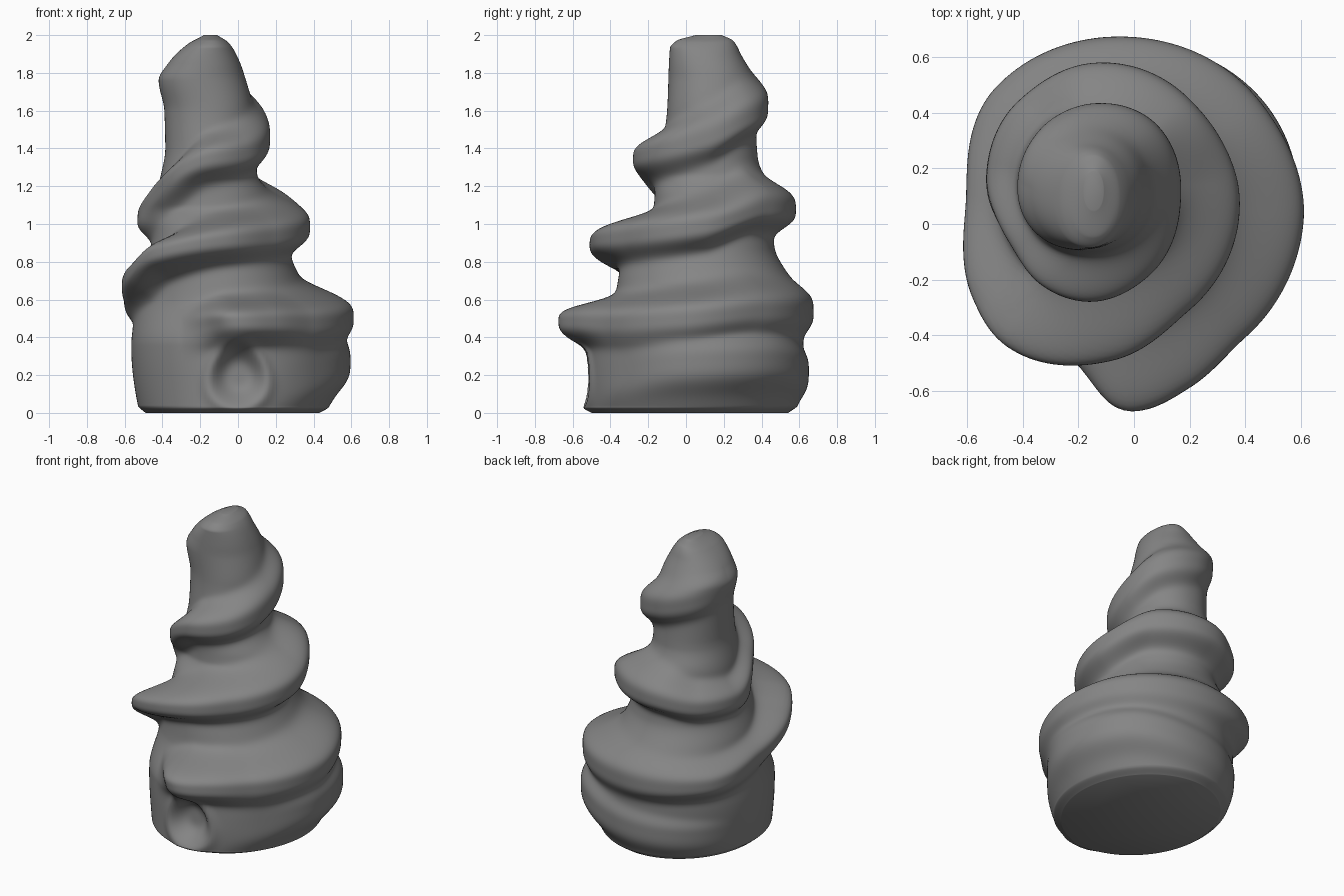
import bpy, bmesh
from math import sin, cos, pi, atan2, exp, sqrt, radians

if "Cube" in bpy.data.objects:
    bpy.data.objects.remove(bpy.data.objects["Cube"])

SEG, ROWS = 176, 300


def curve(pts):
    """Monotone cubic interpolation through (x, y) pairs."""
    xs = [p[0] for p in pts]
    ys = [p[1] for p in pts]
    d = [(ys[i + 1] - ys[i]) / (xs[i + 1] - xs[i]) for i in range(len(xs) - 1)]
    m = [d[0]]
    for a, b in zip(d, d[1:]):
        m.append(2 * a * b / (a + b) if a * b > 0 else 0)
    m.append(d[-1])

    def f(x):
        if x <= xs[0]:
            return ys[0]
        if x >= xs[-1]:
            return ys[-1]
        i = max(k for k in range(len(xs) - 1) if xs[k] <= x)
        h = xs[i + 1] - xs[i]
        t = (x - xs[i]) / h
        return (ys[i] * (1 + 2 * t) * (1 - t) ** 2 + m[i] * h * t * (1 - t) ** 2
                + ys[i + 1] * t * t * (3 - 2 * t) + m[i + 1] * h * t * t * (t - 1))
    return f


# Core silhouettes without the ridge: (height, position)
front = curve([(0, -.49), (.03, -.53), (.36, -.52), (.6, -.38), (.75, -.35), (.98, -.27),
               (1.1, -.17), (1.25, -.16), (1.45, -.12), (1.6, -.1), (1.93, -.085),
               (1.97, -.05), (2, .05)])
right = curve([(0, .43), (.03, .48), (.2, .54), (.36, .55), (.62, .38), (.8, .29), (1.15, .17),
               (1.27, .1), (1.6, .08), (1.8, .03), (1.9, -.01), (1.96, -.05), (2, -.11)])
back = curve([(0, .54), (.04, .585), (.35, .62), (.65, .58), (.87, .47), (1.2, .43), (1.35, .38),
              (1.5, .37), (1.75, .36), (1.9, .29), (1.97, .25), (2, .19)])
left = curve([(0, -.49), (.04, -.53), (.35, -.565), (.5, -.55), (.75, -.5), (.92, -.45),
              (1.2, -.42), (1.4, -.385), (1.6, -.39), (1.76, -.42), (1.85, -.37),
              (1.95, -.27), (2, -.18)])


def axis(z):
    return (left(z) + right(z)) / 2, (front(z) + back(z)) / 2


def ridge(points, fade, up, down):
    """Crest curves by winding angle, from world points along a ridge."""
    data, last = [], None
    for x, y, z in points:
        ax, ay = axis(z)
        a = atan2(x - ax, -(y - ay))
        while last is not None and a < last:
            a += 2 * pi
        last = a
        data.append((a, z, sqrt((x - ax) ** 2 + (y - ay) ** 2)))
    a0, a1 = data[0][0], data[-1][0]
    amp = curve([(a0, 0), (a0 + fade[0], 1), (a1 - fade[1], 1), (a1, 0)])
    return (a0, a1, curve([(a, z) for a, z, r in data]),
            curve([(a, r) for a, z, r in data]), amp, up, down)


# Low swelling round the foot, then the long winding ridge
foot = ridge([(.16, -.5, .16), (.4, -.34, .23), (.59, 0, .27), (.46, .45, .28), (0, .65, .22),
              (-.42, .46, .19), (-.53, .1, .17)], (.5, 1.2), .08, .14)
winding = ridge([(-.32, -.46, .42), (-.17, -.58, .46), (0, -.675, .48), (.2, -.59, .48),
                 (.4, -.41, .47), (.61, 0, .49), (.47, .42, .53), (-.03, .675, .53),
                 (-.5, .49, .55), (-.605, .1, .62), (-.58, -.27, .74), (-.46, -.44, .84),
                 (-.07, -.49, .91), (.2, -.31, .93), (.38, .1, .98),
                 (.2, .45, 1.08), (-.15, .58, 1.07), (-.42, .44, 1.03), (-.53, .2, 1.03),
                 (-.43, -.1, 1.17), (-.17, -.28, 1.34), (.05, -.19, 1.37), (.17, .12, 1.45),
                 (.09, .35, 1.56), (-.13, .435, 1.62), (-.33, .35, 1.68), (-.42, .15, 1.74)],
                (.5, 1.0), .108, .105)


def surface(th, z):
    ax, ay = axis(z)
    hx, hy = (right(z) - left(z)) / 2, (back(z) - front(z)) / 2
    s, c = sin(th), cos(th)
    n = 1.95 + .1 * z
    core = r = (abs(s / hx) ** n + abs(c / hy) ** n) ** (-1 / n)
    for a0, a1, zc, rc, amp, up, down in (foot, winding):
        for k in range(-1, 4):
            t = th + 2 * pi * k
            if a0 < t < a1:
                h = zc(t)
                bx, by = axis(h)
                above = z > h
                u = (z - h) / (up * (1.12 + .28 * s - .12 * c) if above else down)
                target = rc(t) + (bx - ax) * s - (by - ay) * c
                r += (max(target, core) - r) * amp(t) * exp(-abs(u) ** (3.6 if above else 3.2))
    x, y = ax + r * s, ay - r * c
    # Arched hollow with a raised rim at the front of the foot
    if y < 0 and z < .6:
        w = .145 - .15 * (z - .2)
        d = sqrt((x / w) ** 2 + ((z - .2) / .165) ** 2)
        y += .085 * exp(-(d / .75) ** 4) - .015 * exp(-((d - 1.1) / .2) ** 2)
    return x, y, z


# Tower surface, with rows packed closer at foot and tip
bm = bmesh.new()
rings = []
for i in range(ROWS + 1):
    v = i / ROWS
    z = 2 * (v - .75 * sin(2 * pi * v) / (2 * pi))
    rings.append([bm.verts.new(surface(2 * pi * j / SEG, z)) for j in range(SEG)])
for lo, hi in zip(rings, rings[1:]):
    for j in range(SEG):
        k = (j + 1) % SEG
        bm.faces.new((lo[j], lo[k], hi[k], hi[j]))
bm.faces.new(rings[0][::-1])
bm.faces.new(rings[-1])
bmesh.ops.recalc_face_normals(bm, faces=bm.faces)
me = bpy.data.meshes.new("spiral_tower")
bm.to_mesh(me)
bm.free()
tower = bpy.data.objects.new("spiral_tower", me)
bpy.context.collection.objects.link(tower)

# Dark grey clay
clay = bpy.data.materials.new("dark_clay")
clay.diffuse_color = (.235, .235, .235, 1)
clay.use_nodes = True
clay.node_tree.nodes["Principled BSDF"].inputs["Base Color"].default_value = clay.diffuse_color
me.materials.append(clay)
bpy.context.view_layer.objects.active = tower
tower.select_set(True)
bpy.ops.object.shade_smooth_by_angle(angle=radians(60))
